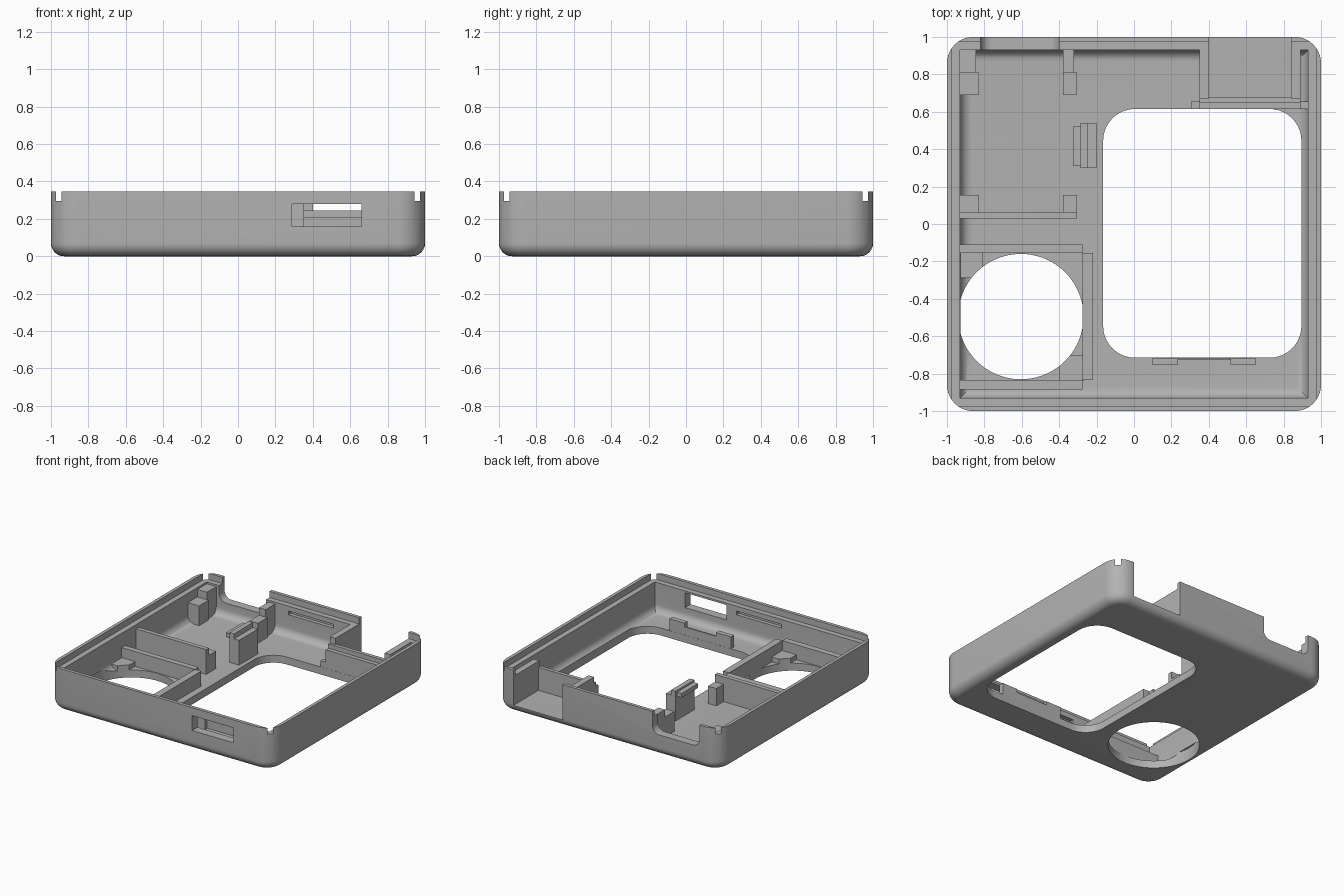
import bpy
import bmesh

default = bpy.data.objects.get("Cube")
if default:
    bpy.data.objects.remove(default, do_unlink=True)

plastic = bpy.data.materials.new("grey_plastic")
plastic.use_nodes = True
GREY = (0.45, 0.45, 0.45, 1)
plastic.diffuse_color = GREY
plastic.node_tree.nodes["Principled BSDF"].inputs["Base Color"].default_value = GREY


def along(edge, axis):
    d = edge.verts[1].co - edge.verts[0].co
    return abs(d[axis]) > 0.999 * d.length


def block(name, x, y, z, round_axis=None, radius=0.0, bottom=0.0, segments=10):
    """Box from ranges; optionally round edges along an axis and the bottom rim."""
    bm = bmesh.new()
    bmesh.ops.create_cube(bm, size=1)
    for v in bm.verts:
        for i, (lo, hi) in enumerate((x, y, z)):
            v.co[i] = lo if v.co[i] < 0 else hi
    if round_axis is not None:
        edges = [e for e in bm.edges if along(e, round_axis)]
        bmesh.ops.bevel(bm, geom=edges, offset=radius, segments=segments,
                        profile=0.5, affect='EDGES')
    if bottom:
        edges = [e for e in bm.edges if all(abs(v.co.z - z[0]) < 1e-5 for v in e.verts)]
        bmesh.ops.bevel(bm, geom=edges, offset=bottom, segments=8,
                        profile=0.5, affect='EDGES')
    return finish(name, bm)


def disc(name, centre, radius, z):
    bm = bmesh.new()
    bmesh.ops.create_cone(bm, cap_ends=True, segments=96, radius1=radius,
                          radius2=radius, depth=z[1] - z[0])
    bmesh.ops.translate(bm, verts=bm.verts, vec=(*centre, (z[0] + z[1]) / 2))
    return finish(name, bm)


def finish(name, bm):
    bmesh.ops.recalc_face_normals(bm, faces=bm.faces)
    mesh = bpy.data.meshes.new(name)
    bm.to_mesh(mesh)
    bm.free()
    mesh.materials.append(plastic)
    obj = bpy.data.objects.new(name, mesh)
    bpy.context.collection.objects.link(obj)
    return obj


def activate(obj):
    bpy.ops.object.select_all(action='DESELECT')
    obj.select_set(True)
    bpy.context.view_layer.objects.active = obj


def cut(obj, cutter):
    activate(obj)
    mod = obj.modifiers.new("cut", 'BOOLEAN')
    mod.operation = 'DIFFERENCE'
    mod.solver = 'EXACT'
    mod.object = cutter
    bpy.ops.object.modifier_apply(modifier=mod.name)
    bpy.data.objects.remove(cutter, do_unlink=True)


FLOOR = 0.06
BASE = 0.04          # interior parts sink slightly into the floor
LEDGE = 0.295
INNER = 0.93
FAN = (-0.605, -0.495)
FAN_R = 0.335

# Tray shell with a stepped lip
shell = block("case_shell", (-1, 1), (-1, 1), (0, 0.345), 2, 0.14, 0.07)
cut(shell, block("cavity", (-INNER, INNER), (-INNER, INNER), (FLOOR, 0.5), bottom=0.06))
cut(shell, block("lip_step", (-0.973, 0.973), (-0.973, 0.973), (LEDGE, 0.5)))

# Openings in the floor
cut(shell, block("screen_opening", (-0.165, 0.895), (-0.715, 0.615), (-0.1, 0.2), 2, 0.17))
cut(shell, disc("round_opening", FAN, FAN_R, (-0.1, 0.1)))

# Openings in the walls
cut(shell, block("switch_slot", (0.29, 0.66), (-1.1, -0.9), (0.16, 0.28)))
cut(shell, block("port_opening", (0.40, 0.84), (0.8, 1.1), (FLOOR, 0.5)))
cut(shell, block("cable_notch", (-0.82, -0.40), (0.9, 1.1), (0.17, 0.6), 1, 0.06))
for side in (-1, 1):
    y = sorted((side * 0.9, side * 0.96))
    cut(shell, block("snap_groove", (-0.2, 0.2), y, (0.225, 0.255)))

# Board supports along the left side
for label, x0, x1 in (("outer", -0.94, -0.83), ("inner", -0.38, -0.305)):
    block(label + "_rear_post", (x0, x1), (0.69, 0.81), (BASE, 0.22))
    block(label + "_rear_stop", (x0, x1 - 0.015), (0.81, 0.94), (BASE, 0.28))
    block(label + "_front_post", (x0, x1), (0.06, 0.155), (BASE, 0.20))
block("board_rail", (-0.94, -0.305), (0.03, 0.065), (BASE, 0.26))

# Snap clip beside the screen opening
block("clip_block", (-0.285, -0.20), (0.30, 0.54), (BASE, 0.26))
block("clip_wall", (-0.285, -0.245), (0.30, 0.54), (BASE, 0.30))
block("clip_hook", (-0.325, -0.28), (0.31, 0.52), (0.25, 0.285))

# Frame around the round opening
for label, y in (("rear", (-0.155, -0.11)), ("front", (-0.885, -0.835))):
    block("fan_frame_" + label, (-0.94, -0.275), y, (BASE, 0.18))
block("fan_frame_side", (-0.275, -0.22), (-0.835, -0.155), (BASE, 0.18))
for label, x, y in (("rear", (-0.94, -0.81), (-0.29, -0.15)),
                    ("front", (-0.40, -0.27), (-0.84, -0.70))):
    pad = block("fan_pad_" + label, x, y, (BASE, 0.10))
    cut(pad, disc("pad_cutter", FAN, FAN_R, (0, 0.3)))

# Screen retainer at the front edge of the opening
for label, x in (("right", (0.10, 0.235)), ("left", (0.515, 0.65))):
    block("screen_tab_" + label, x, (-0.755, -0.716), (BASE, 0.155))
block("screen_retainer", (0.235, 0.515), (-0.728, -0.716), (BASE, 0.125))

# Port pocket at the rear
block("port_front_wall", (0.35, 0.89), (0.65, 0.68), (BASE, 0.245))
block("port_front_step", (0.35, 0.89), (0.616, 0.65), (BASE, 0.21))
block("port_foot", (0.305, 0.94), (0.616, 0.655), (BASE, 0.11))
block("port_wall_right", (0.35, 0.40), (0.67, 0.94), (BASE, LEDGE))
block("port_wall_left", (0.84, 0.89), (0.67, 0.94), (BASE, LEDGE))

# Smooth the fillets, keep the edges sharp
for obj in list(bpy.context.collection.objects):
    if obj.type == 'MESH' and obj.data.materials and obj.data.materials[0] == plastic:
        activate(obj)
        bpy.ops.object.shade_smooth_by_angle(angle=0.5)
